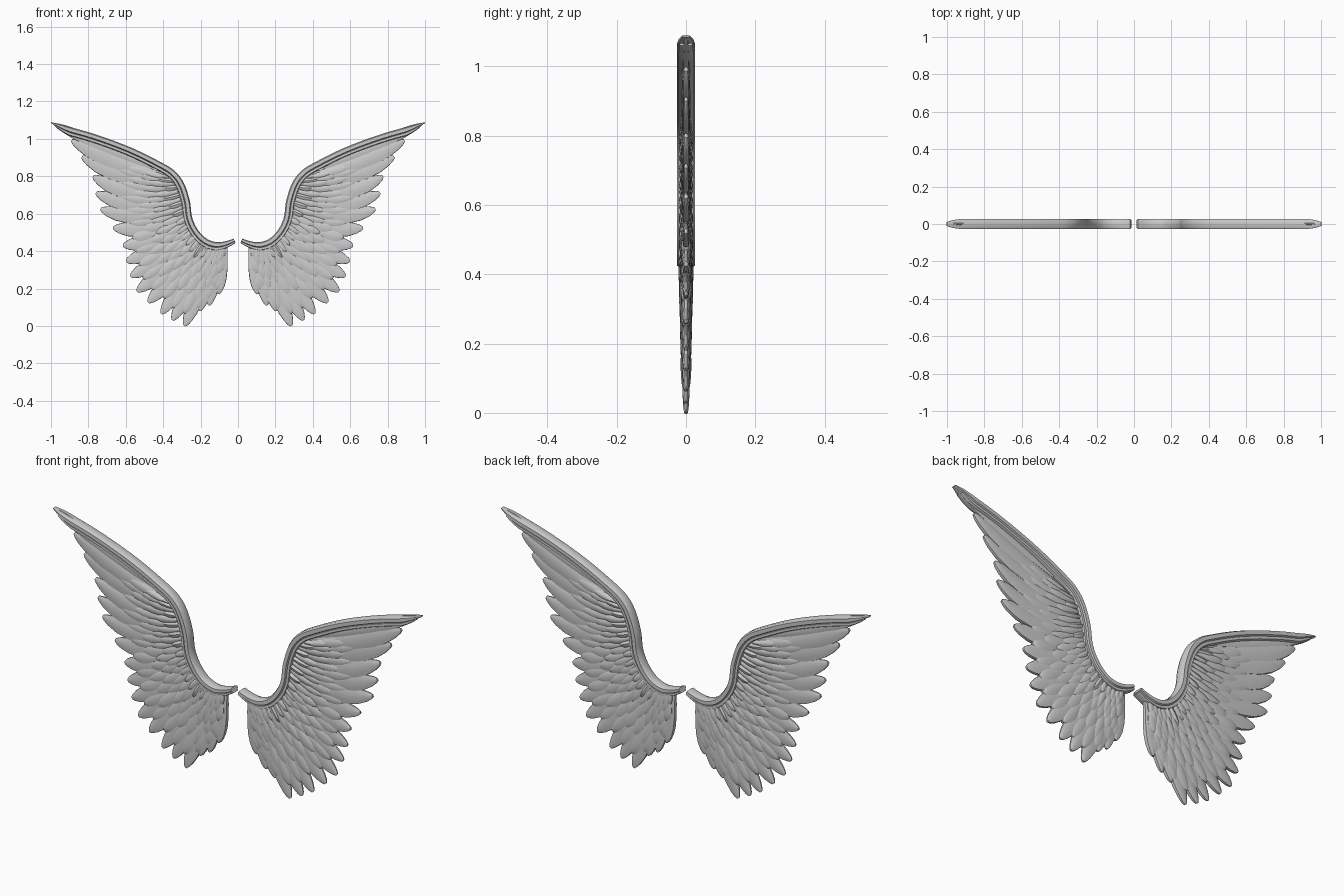
import bpy, bmesh, random
from mathutils import Vector

if "Cube" in bpy.data.objects:
    bpy.data.objects.remove(bpy.data.objects["Cube"])

random.seed(4)

# (root x, root z, tip x, tip z, sag) of each flight feather, wing tip to inner edge
FAN = [
    (.42, .84, .985, 1.08, .01), (.37, .79, .89, .992, .03),
    (.34, .76, .835, .905, .045), (.32, .72, .775, .80, .06),
    (.30, .68, .76, .712, .06), (.29, .64, .735, .625, .055),
    (.28, .60, .668, .525, .045), (.27, .56, .615, .43, .035),
    (.25, .53, .598, .345, .025), (.23, .50, .575, .265, .02),
    (.21, .48, .54, .185, .015), (.19, .46, .48, .125, .01),
    (.17, .45, .41, .065, .01), (.15, .44, .35, .03, .01),
    (.13, .43, .285, .0, .01), (.11, .43, .205, .08, .005),
    (.09, .43, .155, .11, 0), (.07, .44, .105, .17, 0),
]
# upper outline of the leading edge, root to tip
EDGE = [(.022, .467), (.07, .452), (.12, .449), (.17, .468), (.215, .515), (.245, .58),
        (.258, .67), (.29, .765), (.34, .83), (.417, .878), (.577, .956), (.78, 1.03), (1.0, 1.09)]

HALF = [(-1, .35), (-.55, .8), (0, 1), (.55, .9), (.95, .7)]
FEATHER = HALF + [(1, 0)] + [(u, -v) for u, v in reversed(HALF)] + [(-1.05, 0)]
ROUND = [(-1, -.5), (-1, .5), (-.6, 1), (.6, 1), (1, .6), (1, -.6), (.6, -1), (-.6, -1)]


def sweep(bm, pts, widths, depths, profile):
    """Loft a profile along a path in the xz plane."""
    rings = []
    for i, p in enumerate(pts):
        d = (pts[min(i + 1, len(pts) - 1)] - pts[max(i - 1, 0)]).normalized()
        n = Vector((d.y, -d.x))
        rings.append([bm.verts.new((p.x + n.x * u * widths[i], v * depths[i],
                                    p.y + n.y * u * widths[i])) for u, v in profile])
    m = len(profile)
    for a, b in zip(rings, rings[1:]):
        for j in range(m):
            bm.faces.new((a[j], a[(j + 1) % m], b[(j + 1) % m], b[j]))
    bm.faces.new(rings[0])
    bm.faces.new(rings[-1])


def finish(bm, name, angle):
    """Make the mirrored pair of parts."""
    bmesh.ops.recalc_face_normals(bm, faces=bm.faces)
    me = bpy.data.meshes.new(name)
    bm.to_mesh(me)
    bm.free()
    ob = bpy.data.objects.new(name, me)
    bpy.context.collection.objects.link(ob)
    bpy.ops.object.select_all(action='DESELECT')
    ob.select_set(True)
    bpy.context.view_layer.objects.active = ob
    bpy.ops.object.shade_smooth_by_angle(angle=angle)
    ob.modifiers.new("mirror", 'MIRROR').use_mirror_merge = False


def ray(f):
    """Fan entry at a fractional index."""
    i = min(int(f), len(FAN) - 2)
    k = f - i
    return [a + (b - a) * k for a, b in zip(FAN[i], FAN[i + 1])]


def feather(bm, f, t0, t1, width, depth):
    sx, sz, tx, tz, sag = ray(f)
    s, t = Vector((sx, sz)), Vector((tx, tz))
    d = (t - s).normalized()
    c = (s + t) / 2 + Vector((d.y, -d.x)) * sag * 1.6
    shape = [(0, .5, .7), (.2, .72, .9), (.45, .95, 1), (.65, 1, 1),
             (.8, .88, .92), (.91, .62, .8), (.97, .38, .65), (1, .16, .45)]
    pts = []
    for a, _, _ in shape:
        q = t0 + (t1 - t0) * a
        pts.append(s * (1 - q) ** 2 + c * 2 * q * (1 - q) + t * q * q)
    sweep(bm, pts, [w * width for _, w, _ in shape], [h * depth for _, _, h in shape], FEATHER)


# long flight feathers
bm = bmesh.new()
for i in range(len(FAN)):
    w = .03 if i == 0 else .043 if i < 12 else .04 if i < 15 else .033
    feather(bm, i, .05, 1, w, .0115 + .0015 * (i % 2))
finish(bm, "flight_feathers", .6)

# overlapping covert rows: start, end, index offset, width, depth
ROWS = [(.1, .84, .5, .034, .0145), (.08, .68, 0, .032, .0165),
        (.05, .52, .5, .029, .018), (.0, .37, 0, .025, .0195), (-.03, .23, .5, .02, .021)]
bm = bmesh.new()
for t0, t1, off, w, h in ROWS:
    for i in range(len(FAN) - 1):
        f = i + off
        if f < 1:
            continue
        reach = .62 + .38 * min(1, f / 8)          # shorter on the outer wing
        end = t1 * reach + random.uniform(-.035, .035)
        start = max(t0, end - .38) if f > 5 else t0
        feather(bm, f, start, end, w * random.uniform(.9, 1.1) * (.8 if f < 6 else 1),
                h + random.uniform(-.001, .001))
finish(bm, "covert_feathers", .6)


def smooth_path(points, steps=6):
    """Catmull-Rom spline."""
    p = [Vector(q) for q in points]
    p = [2 * p[0] - p[1]] + p + [2 * p[-1] - p[-2]]
    out = []
    for a, b, c, d in zip(p, p[1:], p[2:], p[3:]):
        for k in range(steps):
            t = k / steps
            out.append(.5 * (2 * b + (c - a) * t + (2 * a - 5 * b + 4 * c - d) * t * t
                             + (3 * b - a - 3 * c + d) * t ** 3))
    return out + [p[-2]]


def rim(name, inset, width, depth, last):
    """Tapered rail running parallel to the leading edge."""
    path = smooth_path(EDGE)
    n = len(path)
    pts, ws, hs = [], [], []
    for i, p in enumerate(path[:n - last]):
        d = (path[min(i + 1, n - 1)] - path[max(i - 1, 0)]).normalized()
        k = max(.2, min(1, .55 + i / 25, (1.02 - p.x) / .12))
        pts.append(p + Vector((d.y, -d.x)) * inset * k)
        ws.append(width * k)
        hs.append(depth * max(.4, min(1, (1.03 - p.x) / .08)))
    bm = bmesh.new()
    sweep(bm, pts, ws, hs, ROUND)
    finish(bm, name, .9)


# leading edge rail and the slimmer bead inside it
rim("leading_edge", .015, .015, .026, 0)
rim("leading_edge_bead", .036, .010, .0215, 1)
